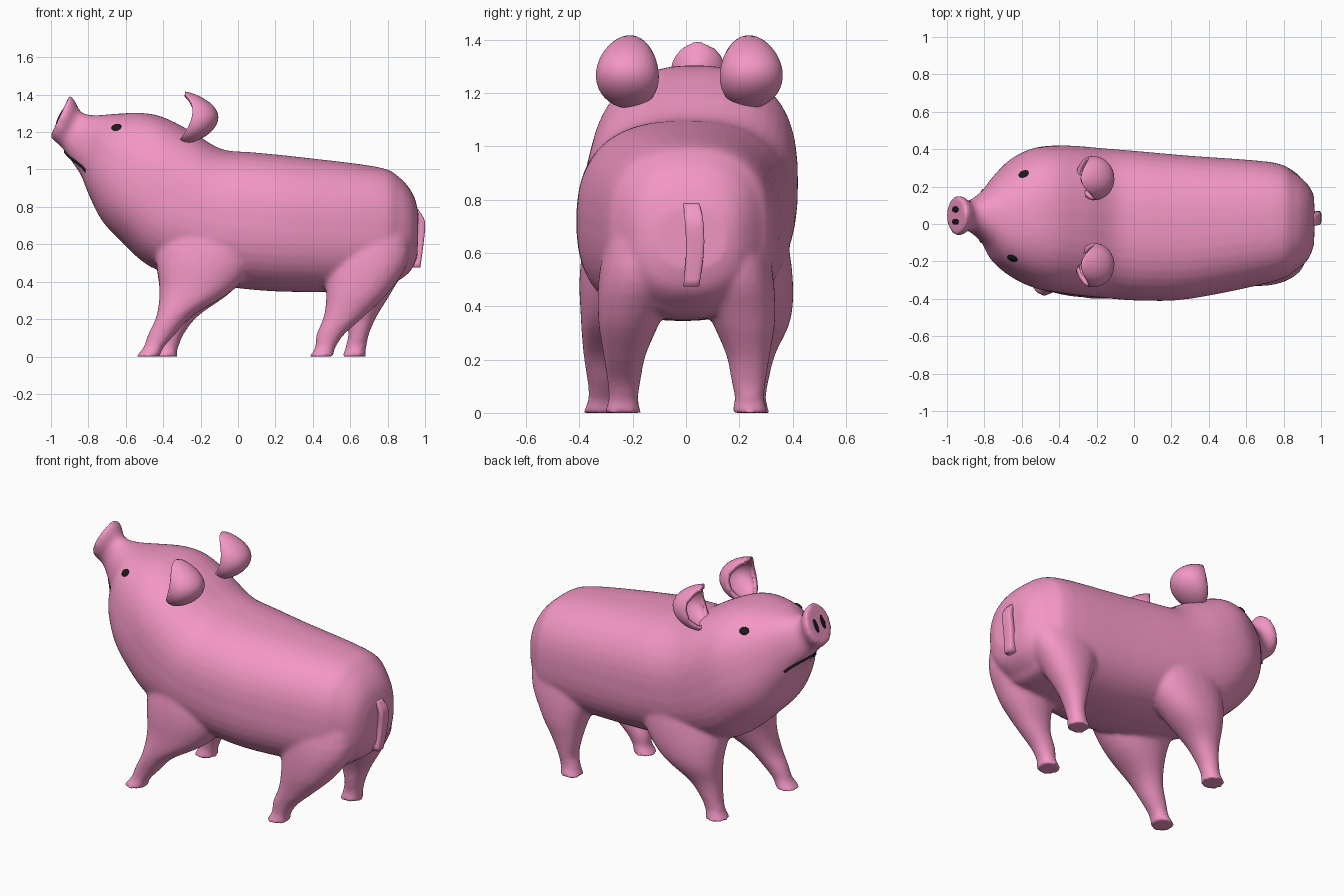
import bpy, bmesh, math
from mathutils import Vector, Matrix
from mathutils.bvhtree import BVHTree

if "Cube" in bpy.data.objects:
    bpy.data.objects.remove(bpy.data.objects["Cube"])


def material(name, color):
    m = bpy.data.materials.new(name)
    m.diffuse_color = color
    m.use_nodes = True
    m.node_tree.nodes["Principled BSDF"].inputs["Base Color"].default_value = m.diffuse_color
    return m


PINK = material("pink_skin", (0.90, 0.31, 0.56, 1))
BLACK = material("black", (0.01, 0.01, 0.01, 1))


def make_object(name, bm, mat):
    bmesh.ops.recalc_face_normals(bm, faces=bm.faces)
    for f in bm.faces:
        f.smooth = True
    me = bpy.data.meshes.new(name)
    bm.to_mesh(me)
    bm.free()
    me.materials.append(mat)
    ob = bpy.data.objects.new(name, me)
    bpy.context.collection.objects.link(ob)
    return ob


def catmull(p0, p1, p2, p3, t):
    return [0.5 * (2 * b + (c - a) * t + (2 * a - 5 * b + 4 * c - d) * t * t
                   + (3 * b - a - 3 * c + d) * t ** 3)
            for a, b, c, d in zip(p0, p1, p2, p3)]


def loft(bm, secs, seg=40, power=(2.2, 2.2), sub=4):
    """Skin superellipse rings; each section is (x, z, x, z) of two opposite points, then y min, y max.
    The squareness runs from power[0] to power[1] over the first part of the loft."""
    rows, last = [], len(secs) - 1
    for i in range(last):
        for k in range(sub):
            rows.append(catmull(secs[max(i - 1, 0)], secs[i], secs[i + 1],
                                secs[min(i + 2, last)], k / sub))
    rows.append(secs[-1])
    rings = []
    for i, (xa, za, xb, zb, y0, y1) in enumerate(rows):
        p = power[0] + (power[1] - power[0]) * min(1, 2.5 * i / len(rows))
        mid = Vector(((xa + xb) / 2, (y0 + y1) / 2, (za + zb) / 2))
        u = Vector(((xa - xb) / 2, 0, (za - zb) / 2))
        v = Vector((0, (y1 - y0) / 2, 0))
        ring = []
        for j in range(seg):
            a = 2 * math.pi * (j + 0.5) / seg
            c, s = math.cos(a), math.sin(a)
            ring.append(bm.verts.new(mid + u * math.copysign(abs(c) ** (2 / p), c)
                                     + v * math.copysign(abs(s) ** (2 / p), s)))
        rings.append(ring)
    for r, q in zip(rings, rings[1:]):
        for j in range(seg):
            k = (j + 1) % seg
            bm.faces.new((r[j], r[k], q[k], q[j]))
    bm.faces.new(rings[0])
    bm.faces.new(rings[-1])


# torso, head and snout in one loft from the nose to the rump
TORSO = [
    (-.90, 1.398, -1.005, 1.175, -.06, .15),
    (-.875, 1.372, -.98, 1.15, -.06, .15),
    (-.845, 1.315, -.945, 1.12, -.035, .125),
    (-.81, 1.295, -.905, 1.065, -.05, .135),
    (-.75, 1.29, -.84, .97, -.11, .185),
    (-.66, 1.297, -.80, .87, -.21, .26),
    (-.52, 1.303, -.73, .73, -.29, .355),
    (-.40, 1.28, -.62, .61, -.345, .41),
    (-.25, 1.205, -.47, .48, -.375, .42),
    (-.09, 1.11, -.25, .41, -.395, .405),
    (.08, 1.092, 0, .365, -.41, .388),
    (.30, 1.07, .30, .345, -.40, .365),
    (.74, 1.015, .74, .355, -.31, .33),
    (.86, .96, .85, .40, -.255, .275),
    (.935, .87, .925, .46, -.19, .21),
    (.965, .77, .96, .54, -.11, .15),
]
bm = bmesh.new()
loft(bm, TORSO, power=(1.9, 2.5))


# legs: flared hoof, ankle and shin boxes (x min, x max, y min, y max), then a top sinking into the torso
def leg(foot, ankle, shin, top, side):
    secs = []
    for z, rx, ry in ((0, .067, .07), (.03, .055, .06), (.06, .056, .055)):
        t = z / .12
        cx = foot[0] + t * ((ankle[0] + ankle[1]) / 2 - foot[0])
        cy = foot[1] + t * ((ankle[2] + ankle[3]) / 2 - foot[1])
        secs.append((cx - rx, z, cx + rx, z, cy - ry, cy + ry))
    for z, (x0, x1, y0, y1) in ((.12, ankle), (.22, shin)):
        secs.append((x0, z, x1, z, y0, y1))
    for z, x0, x1, y_in, y_out in top:
        secs.append((x0, z, x1, z, *sorted((side * y_in, side * y_out))))
    loft(bm, secs, seg=28)


SHOULDER = [(.36, -.42, -.02, .125, .395), (.55, -.44, .12, .055, .397), (.85, -.42, .18, .02, .345)]
leg((-.482, -.317), (-.48, -.335, -.37, -.24), (-.435, -.24, -.385, -.20), SHOULDER, -1)
leg((-.39, .245), (-.415, -.29, .18, .31), (-.41, -.21, .16, .335), SHOULDER, 1)
near_hip = [(.36, .47, .82, .09, .33), (.55, .44, .92, .02, .322), (.85, .40, .88, .02, .255)]
far_hip = [(.36, .53, .83, .09, .335)] + near_hip[1:]
leg((.447, -.237), (.42, .57, -.295, -.17), (.46, .68, -.31, -.15), near_hip, -1)
leg((.62, .24), (.59, .70, .17, .30), (.57, .745, .15, .315), far_hip, 1)

body = make_object("body", bm, PINK)
remesh = body.modifiers.new("Blend", 'REMESH')
remesh.mode = 'VOXEL'
remesh.voxel_size = 0.012
remesh.use_smooth_shade = True
smooth = body.modifiers.new("Soften", 'SMOOTH')
smooth.factor = 0.5
smooth.iterations = 10

bpy.context.view_layer.update()
surface = BVHTree.FromObject(body, bpy.context.evaluated_depsgraph_get())


def ellipsoid(name, mat, loc, size, rot):
    bm = bmesh.new()
    bmesh.ops.create_uvsphere(bm, u_segments=20, v_segments=12, radius=1)
    bmesh.ops.transform(bm, verts=bm.verts,
                        matrix=Matrix.Translation(loc) @ rot @ Matrix.Diagonal((*size, 1)))
    return make_object(name, bm, mat)


# ears: open cups facing forward with the tip curling ahead
def ear(name, y, turn):
    bm = bmesh.new()
    bmesh.ops.create_uvsphere(bm, u_segments=28, v_segments=20, radius=1)
    bmesh.ops.bisect_plane(bm, geom=bm.verts[:] + bm.edges[:] + bm.faces[:],
                           plane_co=(-0.15, 0, 0), plane_no=(-1, 0, 0.3), clear_outer=True)
    for v in bm.verts:
        ux, uy, uz = v.co
        curl = 0.085 if uz > 0 else 0.06
        v.co = (0.11 * ux - curl * uz * uz, 0.118 * uy * (1 - 0.12 * uz), 0.138 * uz)
    bmesh.ops.transform(bm, verts=bm.verts,
                        matrix=Matrix.Translation((-0.215, y, 1.28)) @ Matrix.Rotation(turn, 4, 'Z'))
    ob = make_object(name, bm, PINK)
    sol = ob.modifiers.new("Thickness", 'SOLIDIFY')
    sol.thickness = 0.025
    sol.offset = -1


ear("ear_left", 0.245, math.radians(8))
ear("ear_right", -0.22, math.radians(-8))

# eyes set on the head surface
for name, x, side in (("right", -0.65, -1), ("left", -0.59, 1)):
    hit, normal, _, _ = surface.ray_cast(Vector((x, side, 1.225)), Vector((0, -side, 0)))
    rot = normal.to_track_quat('Z', 'Y').to_matrix().to_4x4()
    ellipsoid("eye_" + name, BLACK, hit, (0.028, 0.024, 0.01), rot)

# nostrils on the tilted snout disc
tilt = Matrix.Rotation(math.atan2(0.105, 0.22), 4, 'Y')
for name, y in (("right", 0.012), ("left", 0.078)):
    hit, normal, _, _ = surface.ray_cast(Vector((-1.4, y, 1.48)), Vector((0.9, 0, -0.4)))
    ellipsoid("nostril_" + name, BLACK, hit, (0.005, 0.016, 0.042), tilt)

# mouth line wrapped under the snout
cu = bpy.data.curves.new("mouth", 'CURVE')
cu.dimensions = '3D'
cu.bevel_depth = 0.008
path = [Vector((-.93 + .11 * abs(t), .045 + .145 * t, 1.09 - .1 * abs(t))) for t in [i / 8 for i in range(-8, 9)]]
sp = cu.splines.new('POLY')
sp.points.add(len(path) - 1)
for p, s in zip(sp.points, path):
    p.co = (*surface.find_nearest(s)[0], 1)
cu.materials.append(BLACK)
bpy.context.collection.objects.link(bpy.data.objects.new("mouth", cu))

# tail: flat strip hanging down the rump
bm = bmesh.new()
loft(bm, [(.935, .785, .965, .785, -.01, .05), (.965, .72, 1.0, .72, -.005, .065),
          (.955, .61, .993, .61, 0, .068), (.925, .475, .975, .475, -.01, .05)], seg=12, power=(6, 6))
make_object("tail", bm, PINK)
